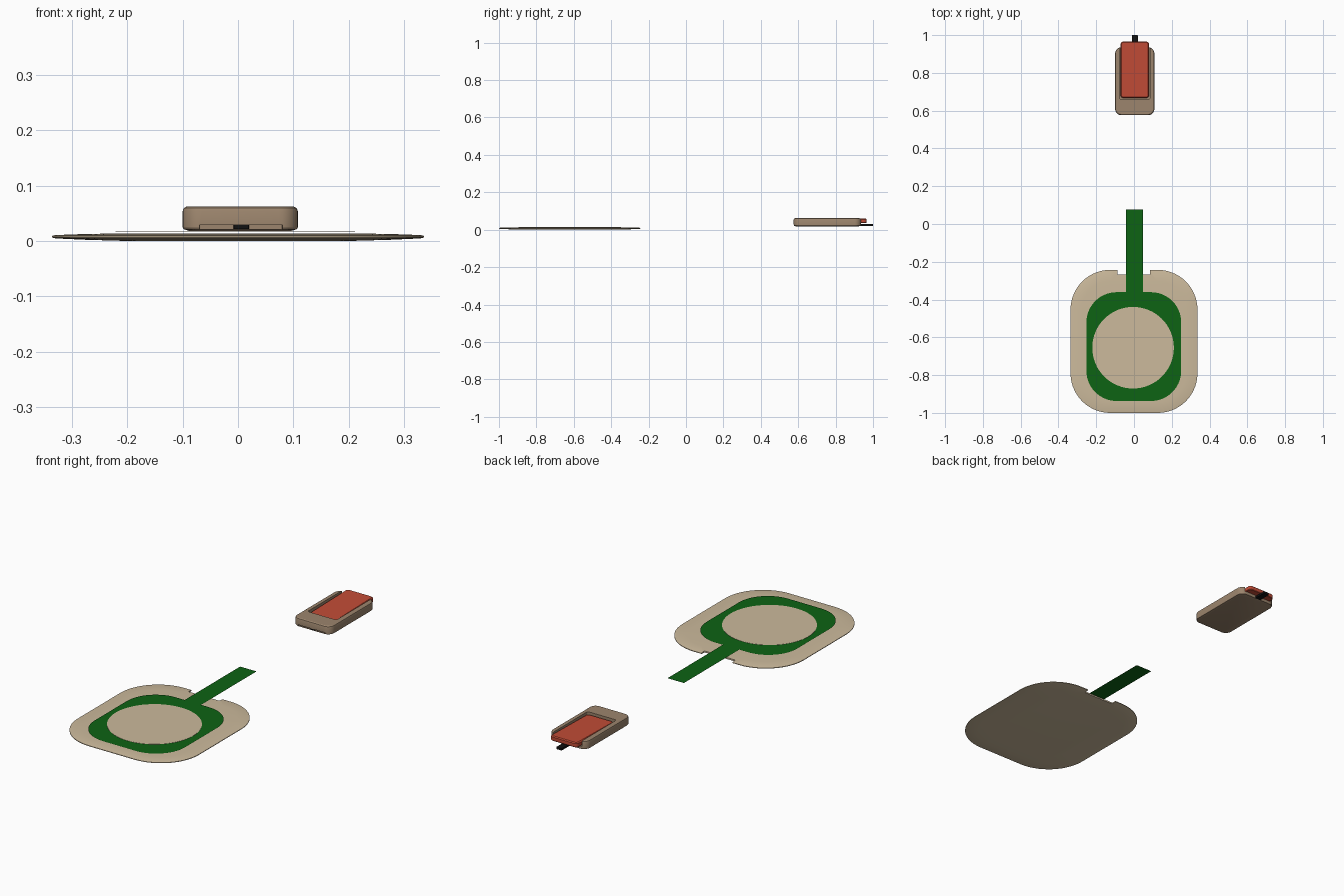
import bpy, bmesh, math

if "Cube" in bpy.data.objects:
    bpy.data.objects.remove(bpy.data.objects["Cube"])


def material(name, r, g, b):
    lin = [((c / 255 + 0.055) / 1.055) ** 2.4 for c in (r, g, b)]
    m = bpy.data.materials.new(name)
    m.diffuse_color = (*lin, 1)
    m.use_nodes = True
    m.node_tree.nodes["Principled BSDF"].inputs["Base Color"].default_value = m.diffuse_color
    return m


BEIGE = material("pad_beige", 204, 186, 156)
BROWN = material("case_brown", 156, 133, 109)
RED = material("slider_red", 194, 76, 54)
GREEN = material("circuit_green", 13, 99, 20)
BLACK = material("plug_black", 18, 18, 18)


def outline(x0, x1, y0, y1, r, n=10):
    """Rounded rectangle, counter-clockwise."""
    pts = []
    corners = [(x1 - r, y1 - r), (x0 + r, y1 - r), (x0 + r, y0 + r), (x1 - r, y0 + r)]
    for q, (cx, cy) in enumerate(corners):
        for i in range(n + 1):
            a = math.pi / 2 * (q + i / n)
            pts.append((cx + r * math.cos(a), cy + r * math.sin(a)))
    return pts


def slab(name, box, r, levels, mat, n=10):
    """Stack of rounded rectangles; levels = (z, inset). One level gives a flat sheet."""
    x0, x1, y0, y1 = box
    bm = bmesh.new()
    rings = []
    for z, d in levels:
        pts = outline(x0 + d, x1 - d, y0 + d, y1 - d, max(r - d, 0.002), n)
        rings.append([bm.verts.new((x, y, z)) for x, y in pts])
    for a, b in zip(rings, rings[1:]):
        for i in range(len(a)):
            j = (i + 1) % len(a)
            bm.faces.new((a[i], a[j], b[j], b[i]))
    bm.faces.new(rings[-1])
    if len(rings) > 1:
        bm.faces.new(rings[0][::-1])
    me = bpy.data.meshes.new(name)
    bm.to_mesh(me)
    bm.free()
    me.materials.append(mat)
    ob = bpy.data.objects.new(name, me)
    bpy.context.collection.objects.link(ob)
    return ob


def cut(target, name, box, r, z0, z1):
    c = slab(name, box, r, [(z0, 0), (z1, 0)], target.data.materials[0], 4)
    c.hide_render = True
    c.hide_viewport = True
    c.display_type = 'WIRE'
    m = target.modifiers.new(name, 'BOOLEAN')
    m.operation = 'DIFFERENCE'
    m.solver = 'EXACT'
    m.object = c


def smooth(ob):
    bpy.ops.object.select_all(action='DESELECT')
    ob.select_set(True)
    bpy.context.view_layer.objects.active = ob
    bpy.ops.object.shade_smooth_by_angle(angle=math.radians(30))


# Thin cushion pad with a notch in its back edge
pad = slab("pad", (-0.336, 0.336, -1.0, -0.243), 0.21,
           [(0.0, 0.13), (0.002, 0.06), (0.0045, 0.006), (0.006, 0),
            (0.009, 0), (0.0105, 0.006), (0.0125, 0.06), (0.0135, 0.13)], BEIGE, 14)
smooth(pad)
cut(pad, "notch_cutter", (-0.088, 0.085, -0.268, -0.2), 0.006, -0.02, 0.04)

# Flat green circuit sheet with its long tail
slab("circuit_sheet", (-0.252, 0.25, -0.937, -0.361), 0.16, [(0.0165, 0)], GREEN, 14)
slab("circuit_tail", (-0.043, 0.048, -0.362, 0.078), 0.002, [(0.0165, 0)], GREEN, 1)

# Round sensor cover on the sheet
slab("sensor_disc", (-0.221, 0.211, -0.871, -0.439), 0.216,
     [(0.0168, 0), (0.0178, 0)], BEIGE, 16)

# Small case: open-backed recess on top, low slot in the front
case = slab("case", (-0.1, 0.108, 0.576, 0.936), 0.034,
            [(0.018, 0.012), (0.021, 0.002), (0.024, 0), (0.054, 0),
             (0.059, 0.002), (0.062, 0.007)], BROWN, 8)
smooth(case)
cut(case, "recess_cutter", (-0.076, 0.084, 0.66, 1.1), 0.008, 0.035, 0.09)
cut(case, "slot_cutter", (-0.07, 0.08, 0.5, 0.584), 0.002, 0.021, 0.029)

# Red slider in the recess, dipping a little toward the front
slider = slab("slider", (-0.071, 0.08, 0.667, 0.966), 0.016,
              [(0.0365, 0.002), (0.039, 0), (0.056, 0), (0.0605, 0.005)], RED, 5)
for v in slider.data.vertices:
    if v.co.z > 0.05:
        v.co.z -= 0.006 * (0.966 - v.co.y) / 0.3
smooth(slider)

# Black plug at the back and its end in the front slot
slab("plug", (-0.01, 0.02, 0.92, 1.0), 0.002, [(0.021, 0), (0.031, 0)], BLACK, 2)
slab("plug_front_end", (-0.008, 0.02, 0.579, 0.586), 0.002, [(0.0215, 0), (0.0285, 0)], BLACK, 2)
